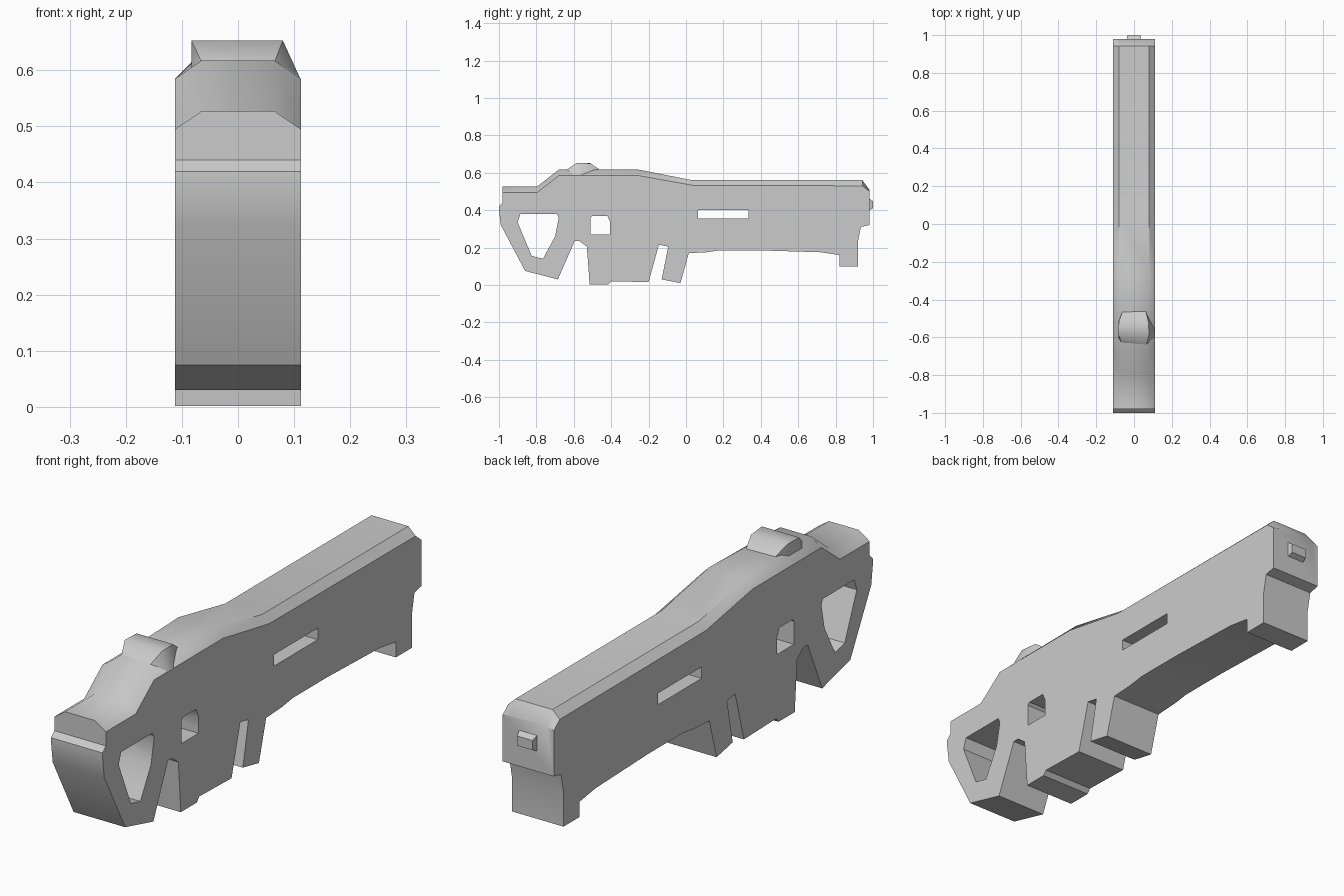
import bpy, bmesh, math

cube = bpy.data.objects.get("Cube")
if cube:
    bpy.data.objects.remove(cube, do_unlink=True)

HALF = 0.112  # half the body width

grey = bpy.data.materials.new("plain grey")
grey.use_nodes = True
grey.diffuse_color = (0.6, 0.6, 0.6, 1)
grey.node_tree.nodes["Principled BSDF"].inputs["Base Color"].default_value = (0.6, 0.6, 0.6, 1)


def finish(name, bm):
    bmesh.ops.recalc_face_normals(bm, faces=bm.faces)
    mesh = bpy.data.meshes.new(name)
    bm.to_mesh(mesh)
    bm.free()
    mesh.materials.append(grey)
    obj = bpy.data.objects.new(name, mesh)
    bpy.context.collection.objects.link(obj)
    return obj


def smooth(obj):
    bpy.ops.object.select_all(action='DESELECT')
    obj.select_set(True)
    bpy.context.view_layer.objects.active = obj
    bpy.ops.object.shade_smooth_by_angle(angle=math.radians(40))


def hull(name, points):
    bm = bmesh.new()
    verts = [bm.verts.new(p) for p in points]
    bmesh.ops.convex_hull(bm, input=verts)
    return finish(name, bm)


# Underside outline (y, z), from the front end round to the back end
under = [(-.98, .44), (-1, .42), (-1, .4), (-.99, .32), (-.86, .075), (-.685, .03),
         (-.595, .235), (-.57, .235), (-.53, .205), (-.515, .002), (-.415, .002),
         (-.4, .02), (-.2, .015), (-.145, .215), (-.095, .205), (-.13, .03), (-.03, .01),
         (.015, .17), (.11, .175), (.18, .185), (.39, .185), (.72, .175), (.82, .16),
         (.82, .1), (.92, .1), (.92, .235), (.935, .31), (.98, .32)]
# Top ridge stations: y, shoulder height, crown height, crown half width
ridge = [(.98, .5, .51, .08), (.943, .53, .56, .08), (.035, .533, .56, .08),
         (-.255, .585, .617, .08), (-.68, .585, .617, .065), (-.795, .495, .527, .065),
         (-.98, .495, .527, .065)]

# Body: two side plates, a wrapped underside and a chamfered crown
bm = bmesh.new()
sides, crowns = [], []
for s in (-1, 1):
    sides.append([bm.verts.new((s * HALF, y, z)) for y, z in under] +
                 [bm.verts.new((s * HALF, y, low)) for y, low, top, w in ridge])
    crowns.append([bm.verts.new((s * w, y, top)) for y, low, top, w in ridge])
    bm.faces.new(sides[-1])
left, right = sides
n = len(under)
for i in range(n - 1):
    bm.faces.new((left[i], left[i + 1], right[i + 1], right[i]))
rows = [left[n:], crowns[0], crowns[1], right[n:]]
for a, b in zip(rows, rows[1:]):
    for i in range(len(ridge) - 1):
        bm.faces.new((a[i], a[i + 1], b[i + 1], b[i]))
for end, edge in ((0, n - 1), (-1, 0)):
    bm.faces.new([left[edge]] + [r[end] for r in rows] + [right[edge]])
body = finish("body", bm)

# Openings cut through the sides
openings = {
    "stock_opening": [(-.885, .38), (-.69, .38), (-.68, .36), (-.7, .26),
                      (-.765, .14), (-.825, .155), (-.9, .335)],
    "small_opening": [(-.51, .27), (-.51, .36), (-.5, .37), (-.42, .37),
                      (-.405, .335), (-.405, .27)],
    "slot_opening": [(.063, .355), (.063, .4), (.335, .4), (.335, .355)],
}
for name, outline in openings.items():
    cutter = hull(name + "_cutter", [(x, y, z) for x in (-.3, .3) for y, z in outline])
    cutter.hide_render = True
    mod = body.modifiers.new(name, 'BOOLEAN')
    mod.operation = 'DIFFERENCE'
    mod.solver = 'EXACT'
    mod.object = cutter
    bpy.context.view_layer.objects.active = body
    bpy.ops.object.modifier_apply(modifier=name)
    bpy.data.objects.remove(cutter, do_unlink=True)
smooth(body)

# Raised sight on the crown, leaning out to one side
sight = hull("sight", [
    (-.083, -.585, .653), (.08, -.585, .653), (-.08, -.515, .653), (.075, -.51, .65),
    (-.065, -.63, .615), (.065, -.64, .615), (-.06, -.46, .612), (.06, -.455, .612),
    (-.083, -.6, .605), (-.083, -.52, .605), (.111, -.6, .585), (.111, -.56, .585)])
smooth(sight)

# Peg on the back end
hull("back_peg", [(x, .97, z) for x in (-.04, .04) for z in (.395, .468)] +
     [(x, 1, z) for x in (-.034, .034) for z in (.41, .448)])
